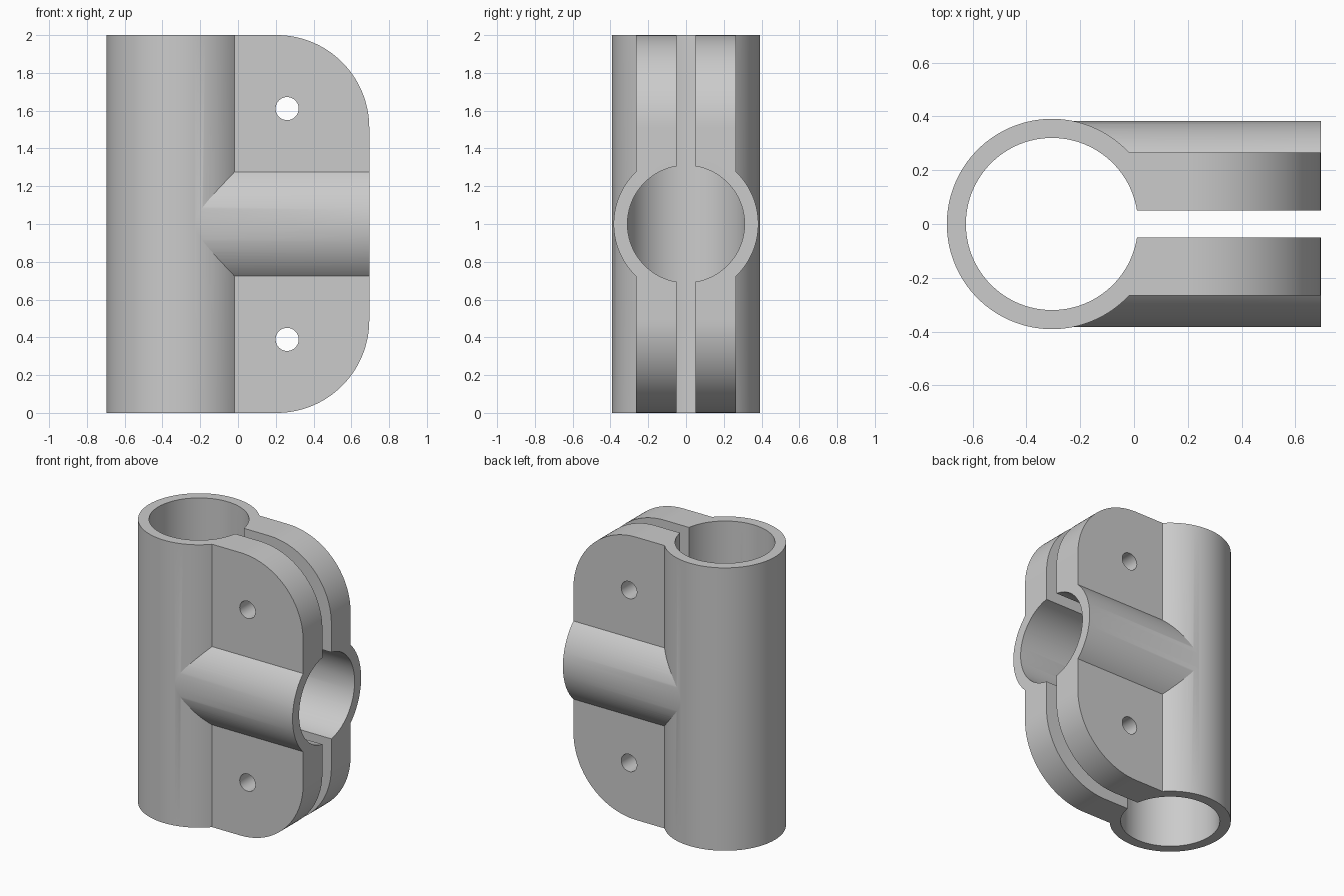
import bpy
import bmesh
import math
from mathutils import Matrix, Vector

default = bpy.data.objects.get("Cube")
if default:
    bpy.data.objects.remove(default, do_unlink=True)

# Main dimensions
TUBE_X, END_X, HEIGHT = -0.305, 0.695, 2.0
TUBE_R, TUBE_BORE = 0.391, 0.32
ARM_R, ARM_BORE = 0.383, 0.31
FLANGE_Y, SLOT_Y, CORNER = 0.265, 0.05, 0.49
BOLT_X, BOLT_R = 0.26, 0.061
BOLT_OFFSET = 0.611
MID = HEIGHT / 2

grey = bpy.data.materials.new("metal grey")
grey.use_nodes = True
colour = (0.6, 0.6, 0.6, 1)
grey.diffuse_color = colour
grey.node_tree.nodes["Principled BSDF"].inputs["Base Color"].default_value = colour


def make_object(name, bm):
    bmesh.ops.recalc_face_normals(bm, faces=bm.faces)
    mesh = bpy.data.meshes.new(name)
    bm.to_mesh(mesh)
    bm.free()
    mesh.materials.append(grey)
    obj = bpy.data.objects.new(name, mesh)
    bpy.context.collection.objects.link(obj)
    return obj


def cylinder(name, start, end, radius, sides=128):
    start, end = Vector(start), Vector(end)
    axis = end - start
    turn = axis.to_track_quat('Z', 'Y').to_matrix().to_4x4()
    bm = bmesh.new()
    bmesh.ops.create_cone(bm, cap_ends=True, segments=sides, radius1=radius,
                          radius2=radius, depth=axis.length,
                          matrix=Matrix.Translation((start + end) / 2) @ turn)
    return make_object(name, bm)


def plate(name, outline, half_y):
    bm = bmesh.new()
    face = bm.faces.new([bm.verts.new((x, -half_y, z)) for x, z in outline])
    grown = bmesh.ops.extrude_face_region(bm, geom=[face])["geom"]
    verts = [v for v in grown if isinstance(v, bmesh.types.BMVert)]
    bmesh.ops.translate(bm, verts=verts, vec=(0, 2 * half_y, 0))
    return make_object(name, bm)


def combine(body, tool, operation):
    mod = body.modifiers.new(operation.lower(), 'BOOLEAN')
    mod.operation, mod.object, mod.solver = operation, tool, 'EXACT'
    bpy.context.view_layer.objects.active = body
    bpy.ops.object.modifier_apply(modifier=mod.name)
    bpy.data.objects.remove(tool, do_unlink=True)


# Solid upright tube, rounded clamp flange and sideways arm
body = cylinder("clamp_tee", (TUBE_X, 0, 0), (TUBE_X, 0, HEIGHT), TUBE_R)
outline = [(TUBE_X, HEIGHT), (TUBE_X, 0)]
for centre_z, first in ((CORNER, -90), (HEIGHT - CORNER, 0)):
    for i in range(33):
        a = math.radians(first + 90 * i / 32)
        outline.append((END_X - CORNER + CORNER * math.cos(a),
                        centre_z + CORNER * math.sin(a)))
combine(body, plate("flange", outline, FLANGE_Y), 'UNION')
combine(body, cylinder("arm", (TUBE_X, 0, MID), (END_X, 0, MID), ARM_R), 'UNION')

# Bores, clamping slot and bolt holes
combine(body, cylinder("tube_bore", (TUBE_X, 0, -1), (TUBE_X, 0, HEIGHT + 1),
                       TUBE_BORE), 'DIFFERENCE')
combine(body, cylinder("arm_bore", (TUBE_X, 0, MID), (END_X + 1, 0, MID),
                       ARM_BORE), 'DIFFERENCE')
slot = [(TUBE_X, -1), (END_X + 1, -1), (END_X + 1, HEIGHT + 1), (TUBE_X, HEIGHT + 1)]
combine(body, plate("slot", slot, SLOT_Y), 'DIFFERENCE')
for side in (-1, 1):
    z = MID + side * BOLT_OFFSET
    combine(body, cylinder("bolt_hole", (BOLT_X, -1, z), (BOLT_X, 1, z), BOLT_R, 48),
            'DIFFERENCE')

# Smooth the round walls and keep the edges crisp
bpy.ops.object.select_all(action='DESELECT')
body.select_set(True)
bpy.context.view_layer.objects.active = body
bpy.ops.object.shade_smooth_by_angle(angle=math.radians(20))
